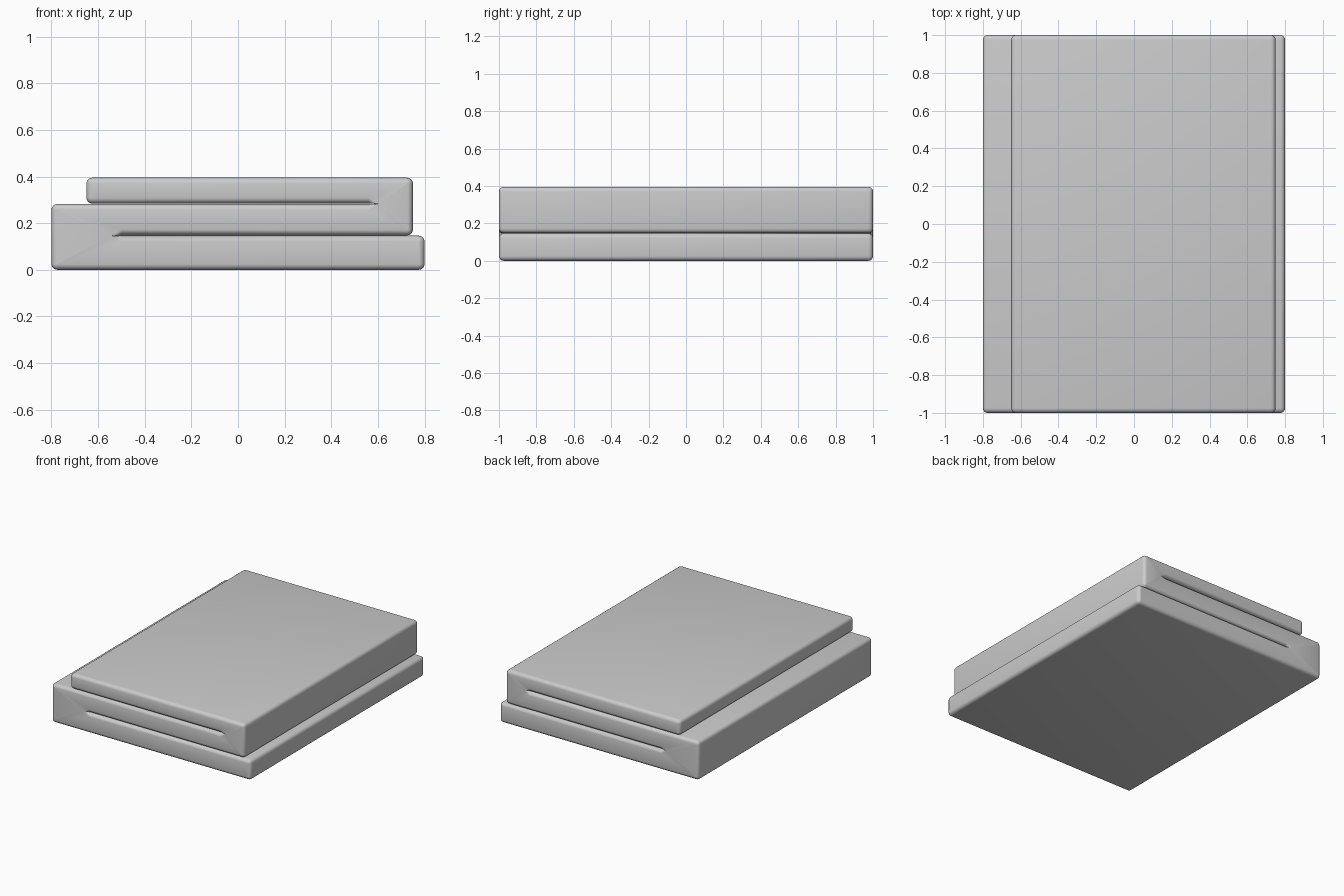
import bpy, bmesh
from math import sin, cos, pi

if "Cube" in bpy.data.objects:
    bpy.data.objects.remove(bpy.data.objects["Cube"])

R = 0.025      # rounding radius of all outer edges
SEG = 4        # segments per rounded edge
GAP = 0.0008   # half thickness of the creases between layers
Z1, Z2, Z3 = 0.147, 0.283, 0.395


def corner(x, z, sx, sz, d):
    """Rounded convex corner facing (sx, sz), inset by d, listed counter-clockwise."""
    cx, cz, r = x - sx * R, z - sz * R, max(R - d, 0.0015)
    start = {(1, 1): 0, (-1, 1): 1, (-1, -1): 2, (1, -1): 3}[(sx, sz)] * pi / 2
    return [(cx + r * cos(start + i * pi / 2 / SEG), cz + r * sin(start + i * pi / 2 / SEG))
            for i in range(SEG + 1)]


def crease(x, z, s, d):
    """Crease end at x, open towards direction s, widened by d."""
    w = (d + GAP) * s
    return [(x + 0.04 * s, z - w), (x, z), (x + 0.04 * s, z + w)]


def profile(d):
    """Z-folded cross-section inset by d."""
    p = corner(-0.8, 0, -1, -1, d) + corner(0.8, 0, 1, -1, d)
    p += corner(0.8, Z1 - GAP, 1, 1, d) + crease(-0.54, Z1, 1, d)
    p += corner(0.75, Z1 + GAP, 1, -1, d) + corner(0.75, Z3, 1, 1, d)
    p += corner(-0.65, Z3, -1, 1, d)
    p += corner(-0.65, Z2 + GAP, -1, -1, d) + crease(0.6, Z2, -1, d)
    p += corner(-0.8, Z2 - GAP, -1, 1, d)
    return p


# folded cloth: loft the section along y with rounded front and back rims
half = [(R * (1 - cos(i * pi / 2 / SEG)), 1 - R + R * sin(i * pi / 2 / SEG))
        for i in range(SEG + 1)]
stations = [(d, -y) for d, y in reversed(half)] + half
bm = bmesh.new()
rings = [[bm.verts.new((x, y, z)) for x, z in profile(d)] for d, y in stations]
n = len(rings[0])
for a, b in zip(rings, rings[1:]):
    for i in range(n):
        j = (i + 1) % n
        bm.faces.new((a[i], b[i], b[j], a[j]))
caps = [bm.faces.new(rings[0]), bm.faces.new(rings[-1])]
bmesh.ops.recalc_face_normals(bm, faces=bm.faces)
bmesh.ops.triangulate(bm, faces=caps)

mesh = bpy.data.meshes.new("folded_blanket")
bm.to_mesh(mesh)
bm.free()
obj = bpy.data.objects.new("folded_blanket", mesh)
bpy.context.collection.objects.link(obj)
for poly in mesh.polygons:
    poly.use_smooth = True
